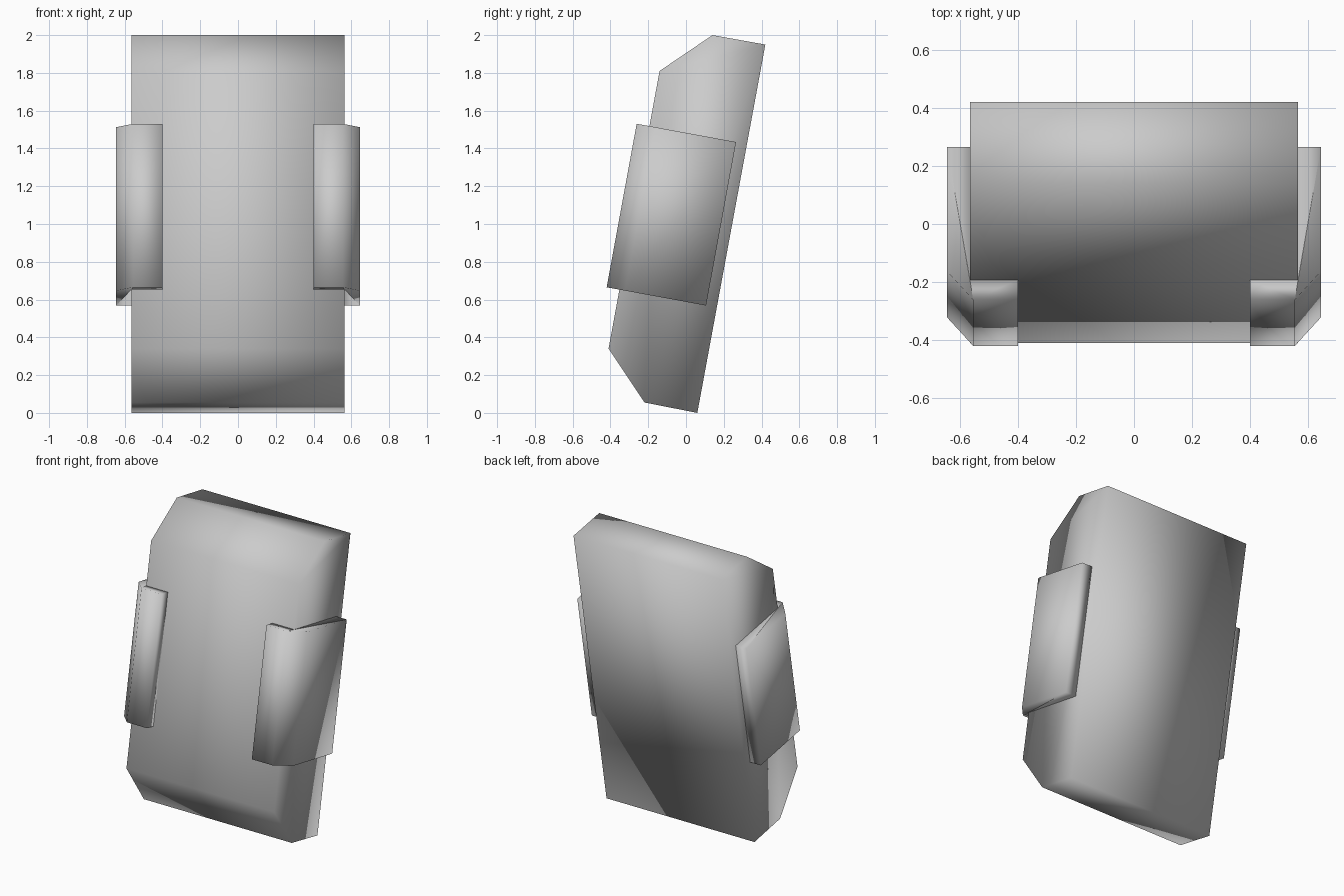
import bpy
import bmesh
from math import radians
from mathutils import Matrix, Vector

cube = bpy.data.objects.get("Cube")
if cube:
    bpy.data.objects.remove(cube, do_unlink=True)

# Single grey material
grey = bpy.data.materials.new("light_grey")
grey.use_nodes = True
colour = (0.6, 0.6, 0.6, 1)
grey.diffuse_color = colour
grey.node_tree.nodes["Principled BSDF"].inputs["Base Color"].default_value = colour

LEAN = Matrix.Rotation(radians(-10.4), 4, "X")


def extrude_profile(name, points, direction):
    """Extrude a closed outline into a smooth-shaded solid."""
    bm = bmesh.new()
    face = bm.faces.new([bm.verts.new(p) for p in points])
    result = bmesh.ops.extrude_face_region(bm, geom=[face], use_keep_orig=True)
    moved = [g for g in result["geom"] if isinstance(g, bmesh.types.BMVert)]
    bmesh.ops.translate(bm, verts=moved, vec=direction)
    bmesh.ops.recalc_face_normals(bm, faces=bm.faces)
    for f in bm.faces:
        f.smooth = True
    mesh = bpy.data.meshes.new(name)
    bm.to_mesh(mesh)
    bm.free()
    mesh.materials.append(grey)
    obj = bpy.data.objects.new(name, mesh)
    bpy.context.collection.objects.link(obj)
    return obj


# Leaning slab with its front top and bottom edges cut away
HALF_WIDTH = 0.565
side_outline = [(0.06, 0), (0.42, 1.95), (0.14, 2), (-0.14, 1.81),
                (-0.41, 0.34), (-0.22, 0.055)]
extrude_profile("body", [(-HALF_WIDTH, y, z) for y, z in side_outline],
                Vector((2 * HALF_WIDTH, 0, 0)))

# Plates wrapping round each front corner, leaning with the body
wrap = [(0.4, 0), (0.555, 0), (0.645, 0.1), (0.645, 0.535),
        (HALF_WIDTH, 0.535), (HALF_WIDTH, 0.07), (0.4, 0.07)]
base = Vector((0, -0.42, 0.665))
for name, side in (("left_side_plate", 1), ("right_side_plate", -1)):
    outline = [base + LEAN @ Vector((side * x, y, 0)) for x, y in wrap]
    extrude_profile(name, outline, LEAN @ Vector((0, 0, 0.88)))
